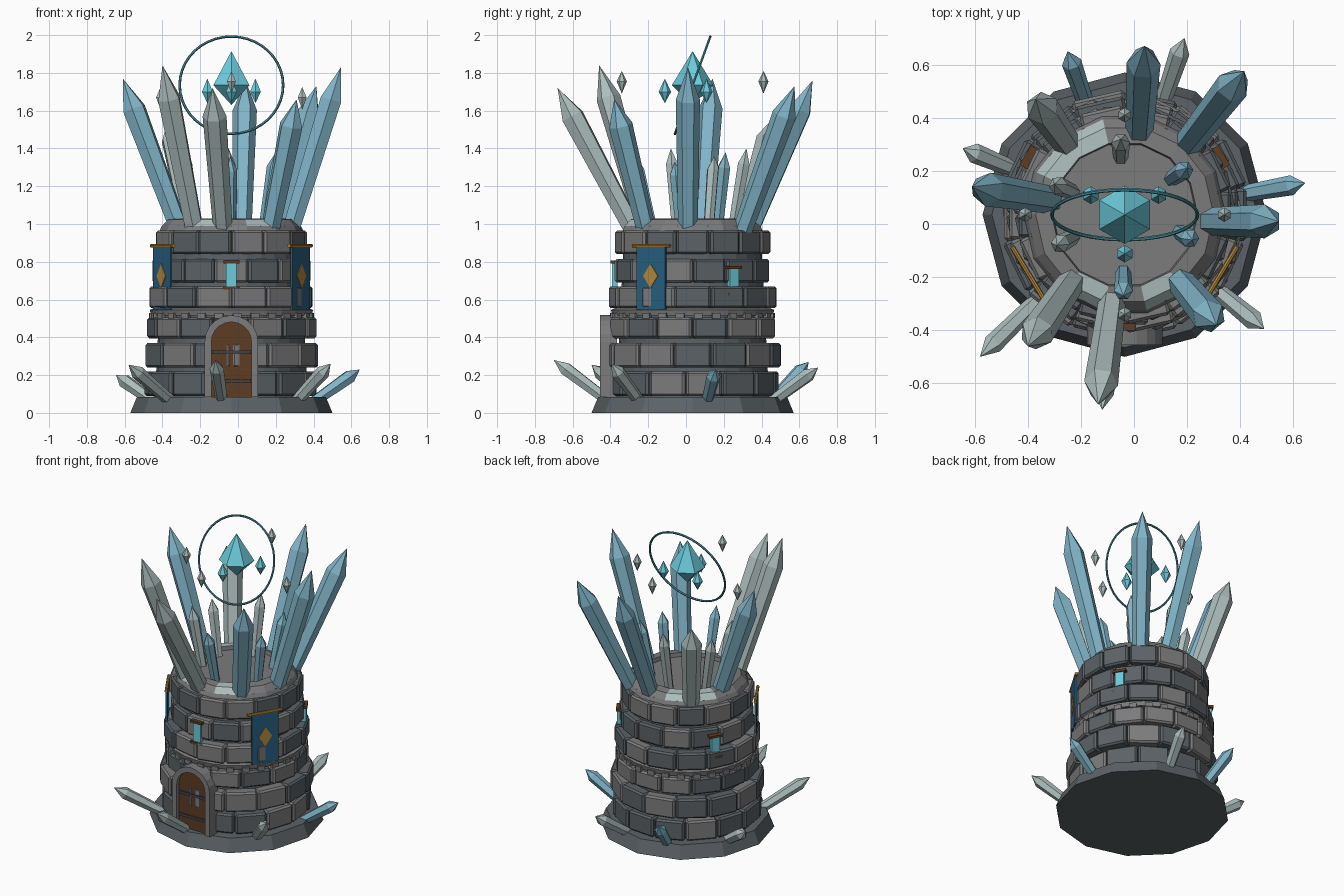
import bpy, bmesh, math, random
from mathutils import Matrix, Vector

if "Cube" in bpy.data.objects:
    bpy.data.objects.remove(bpy.data.objects["Cube"])

random.seed(4)
CX, CY = -0.035, 0.035          # tower axis
HOME = Matrix.Translation((CX, CY, 0))

def mat(name, r, g, b):
    m = bpy.data.materials.new(name)
    m.diffuse_color = (r, g, b, 1)
    m.use_nodes = True
    m.node_tree.nodes["Principled BSDF"].inputs["Base Color"].default_value = m.diffuse_color
    return m

SLATE = mat("slate", 0.105, 0.122, 0.135)
STONE = mat("grey stone", 0.20, 0.20, 0.205)
ICE = mat("blue ice", 0.22, 0.46, 0.58)
PALE = mat("pale ice", 0.42, 0.51, 0.51)
GEM = mat("cyan gem", 0.15, 0.60, 0.72)
TEAL = mat("teal ring", 0.07, 0.28, 0.34)
BANNER = mat("banner blue", 0.02, 0.115, 0.22)
GOLD = mat("gold", 0.47, 0.25, 0.04)
WOOD = mat("wood", 0.11, 0.045, 0.016)
IRON = mat("iron", 0.05, 0.055, 0.06)

def finish(bm, name, *mats):
    bmesh.ops.recalc_face_normals(bm, faces=bm.faces)
    me = bpy.data.meshes.new(name)
    bm.to_mesh(me)
    bm.free()
    for m in mats:
        me.materials.append(m)
    ob = bpy.data.objects.new(name, me)
    bpy.context.collection.objects.link(ob)
    return ob

def at(deg, r, z):
    """Frame on the tower wall: local -y points outwards, x runs along the wall."""
    return HOME @ Matrix.Rotation(math.radians(deg + 90), 4, 'Z') @ Matrix.Translation((0, -r, z))

def box(bm, m, size, mi=0, bevel=0.0):
    vs = bmesh.ops.create_cube(bm, size=1, matrix=m @ Matrix.Diagonal((*size, 1)))["verts"]
    faces = {f for v in vs for f in v.link_faces}
    for f in faces:
        f.material_index = mi
    if bevel:
        edges = {e for v in vs for e in v.link_edges}
        bmesh.ops.bevel(bm, geom=list(edges), offset=bevel, segments=1, affect='EDGES', material=-1)

def lathe(bm, m, rings, n, mi=0, turn=0.0):
    """Stack of n-sided rings (radius, z); radius 0 makes a point."""
    loops = []
    for r, z in rings:
        k = 1 if r == 0 else n
        loops.append([bm.verts.new(m @ Vector((r * math.cos(turn + i * math.tau / n),
                      r * math.sin(turn + i * math.tau / n), z))) for i in range(k)])
    faces = []
    for a, b in zip(loops, loops[1:]):
        for i in range(n):
            j = (i + 1) % n
            q = [a[i % len(a)], a[j % len(a)], b[j % len(b)], b[i % len(b)]]
            faces.append(bm.faces.new(list(dict.fromkeys(q))))
    for l in (loops[0], loops[-1]):
        if len(l) > 1:
            faces.append(bm.faces.new(l))
    for f in faces:
        f.material_index = mi
    return faces

def spire(name, foot, tip, r, m):
    """Six-sided crystal from foot to tip."""
    foot, tip = Vector(foot), Vector(tip)
    d = tip - foot
    bm = bmesh.new()
    frame = Matrix.Translation(foot) @ d.to_track_quat('Z', 'Y').to_matrix().to_4x4()
    L = d.length
    lathe(bm, frame, [(r * .85, 0), (r * 1.05, L * .8), (0, L)], 6)
    finish(bm, name, m)

def plate(bm, m, pts, y0, y1, mi=0):
    """Extrude an x-z outline from y0 to y1."""
    a = [bm.verts.new(m @ Vector((x, y0, z))) for x, z in pts]
    b = [bm.verts.new(m @ Vector((x, y1, z))) for x, z in pts]
    n = len(pts)
    fs = [bm.faces.new(a), bm.faces.new(b)]
    fs += [bm.faces.new([a[i], a[(i + 1) % n], b[(i + 1) % n], b[i]]) for i in range(n)]
    for f in fs:
        f.material_index = mi

# plinth and wall core
bm = bmesh.new()
lathe(bm, HOME, [(.535, 0), (.50, .085)], 12)
finish(bm, "plinth", SLATE)
bm = bmesh.new()
lathe(bm, HOME, [(.405, .08), (.36, .99)], 28)
finish(bm, "wall_core", SLATE)

# six courses of bevelled blocks: bottom, top, outer radius, turn
N = 14
pitch = 360 / N
courses = [(.09, .22, .447, -5), (.24, .37, .458, 0), (.395, .505, .438, 0),
           (.555, .67, .432, 0), (.69, .815, .407, 0), (.84, .965, .400, 0)]
bm = bmesh.new()
for row, (z0, z1, r, turn) in enumerate(courses):
    for i in range(N):
        ang = -90 + turn + (i + .5 * (row % 2)) * pitch
        rr = r + random.uniform(-.008, .004)
        w = 2 * r * math.tan(math.pi / N) * random.uniform(.91, .97)
        if row < 3 and abs((ang + 90 + 180) % 360 - 180) < 12:
            rr -= .03           # behind the door
        box(bm, at(ang, rr - .035, (z0 + z1) / 2), (w, .075, z1 - z0),
            int(random.random() < .3), .011)
finish(bm, "wall_blocks", SLATE, STONE)

# belt course with small teeth
bm = bmesh.new()
lathe(bm, HOME, [(.425, .515), (.432, .545), (.41, .555)], 28)
for i in range(28):
    box(bm, at(i * 360 / 28 + 4, .424, .515), (.045, .025, .03))
finish(bm, "belt_course", STONE)

# roof slab with icy rim patches
bm = bmesh.new()
fs = lathe(bm, HOME, [(.38, .965), (.368, .99), (.335, 1.025), (.275, 1.03), (.27, 1.005)], N)
for f in fs[N:3 * N]:
    c = f.calc_center_median()
    a = math.degrees(math.atan2(c.y - CY, c.x - CX)) % 360
    f.material_index = int(100 < a < 155 or 225 < a < 250 or 290 < a < 320)
finish(bm, "roof_slab", STONE, PALE)

# crown of tall crystals
tall = [((-.31, .09), (-.61, .14, 1.77), ICE), ((-.25, .30), (-.37, .47, 1.57), PALE),
        ((.02, .34), (.04, .67, 1.76), ICE), ((.20, .30), (.415, .575, 1.73), ICE),
        ((.28, .01), (.545, .01, 1.83), ICE), ((.17, -.21), (.31, -.38, 1.66), ICE),
        ((-.08, -.28), (-.135, -.68, 1.72), PALE), ((-.23, -.21), (-.40, -.46, 1.84), PALE)]
for i, ((x, y), tip, m) in enumerate(tall):
    spire(f"crown_crystal_{i}", (x, y, .97), tip, .061, m)

# short inner crystals
short = [((-.23, .12), (-.30, .15, 1.36), PALE), ((-.05, .25), (-.05, .32, 1.40), PALE),
         ((.14, .17), (.20, .21, 1.38), ICE), ((.17, -.03), (.22, -.06, 1.33), ICE),
         ((-.04, -.18), (-.04, -.27, 1.36), ICE), ((-.23, -.05), (-.29, -.08, 1.40), PALE)]
for i, ((x, y), tip, m) in enumerate(short):
    spire(f"inner_crystal_{i}", (x, y, .99), tip, .034, m)

# crystals sprouting from the plinth
low = [(-.645, .285, .20, PALE), (-.25, .65, .27, ICE), (.19, .70, .24, PALE),
       (.645, .155, .23, ICE), (.49, -.395, .26, PALE), (-.12, -.70, .28, PALE),
       (-.58, -.50, .255, PALE)]
for i, (x, y, z, m) in enumerate(low):
    d = Vector((x - CX, y - CY, 0)).normalized() * .43
    spire(f"ground_crystal_{i}", (CX + d.x, CY + d.y, .05), (x, y, z), .036, m)

# floating gem, droplets and shards
def drop(name, x, y, low_z, mid_z, top_z, r, n, m):
    bm = bmesh.new()
    lathe(bm, Matrix.Translation((x, y, 0)), [(0, low_z), (r, mid_z), (0, top_z)], n, 0, math.pi / 6)
    finish(bm, name, m)

drop("floating_gem", CX, CY, 1.63, 1.735, 1.915, .11, 6, GEM)
for i, a in enumerate((30, 150, 270)):
    a = math.radians(a)
    drop(f"gem_droplet_{i}", CX + .147 * math.cos(a), CY + .147 * math.sin(a), 1.64, 1.70, 1.77, .033, 6, GEM)
for i in range(4):
    a = i * math.pi / 2
    z = 1.66 if i % 2 == 0 else 1.745
    drop(f"ice_shard_{i}", CX + .375 * math.cos(a), CY + .375 * math.sin(a), z - .055, z + .01, z + .065, .027, 6, PALE)

# tilted halo ring
bpy.ops.mesh.primitive_torus_add(major_segments=40, minor_segments=6, major_radius=.274, minor_radius=.007,
                                 location=(CX, CY, 1.735), rotation=(math.radians(70), 0, 0))
halo = bpy.context.object
halo.name = "halo_ring"
halo.data.materials.append(TEAL)

# arched door
def arch(w, spring, bottom, n=10):
    return [(w, bottom)] + [(w * math.cos(i * math.pi / n), spring + w * math.sin(i * math.pi / n))
                            for i in range(n + 1)] + [(-w, bottom)]

door = at(-90, 0, 0)
bm = bmesh.new()
outer, inner = arch(.142, .375, .085), arch(.106, .375, .085)
for i in range(len(outer) - 1):
    plate(bm, door, [outer[i], outer[i + 1], inner[i + 1], inner[i]], -.49, -.40)
bmesh.ops.remove_doubles(bm, verts=bm.verts, dist=1e-5)
finish(bm, "door_frame", STONE)
bm = bmesh.new()
plate(bm, door, inner, -.462, -.40)
for z in (.17, .32):
    box(bm, door @ Matrix.Translation((0, -.464, z)), (.206, .012, .018), 1)
for x in (-.053, 0, .053):      # plank grooves
    box(bm, door @ Matrix.Translation((x, -.462, .25)), (.004, .003, .32), 1)
finish(bm, "door", WOOD, IRON)

# windows with lintel and sill
for name, a, z, r in (("front", -90, .73, .413), ("right", 31, .70, .415), ("left", 149, .70, .415)):
    bm = bmesh.new()
    box(bm, at(a, r, z), (.056, .03, .125))
    box(bm, at(a, r + .002, z + .07), (.085, .04, .016), 1)
    box(bm, at(a, r + .002, z - .07), (.085, .04, .016), 1)
    finish(bm, f"{name}_window", GEM, WOOD)

# banners on gold rods
for name, a in (("right", -31), ("left", -149)):
    m = at(a, .425, 0)
    bm = bmesh.new()
    box(bm, m @ Matrix.Translation((0, 0, .715)), (.178, .012, .335))
    plate(bm, m, [(-.045, .725), (0, .66), (.045, .725), (0, .79)], -.010, -.004, 1)
    rod = m @ Matrix.Translation((-.115, 0, .885)) @ Matrix.Rotation(math.pi / 2, 4, 'Y')
    lathe(bm, rod, [(.010, 0), (.010, .23)], 8, 1)
    finish(bm, f"{name}_banner", BANNER, GOLD)
